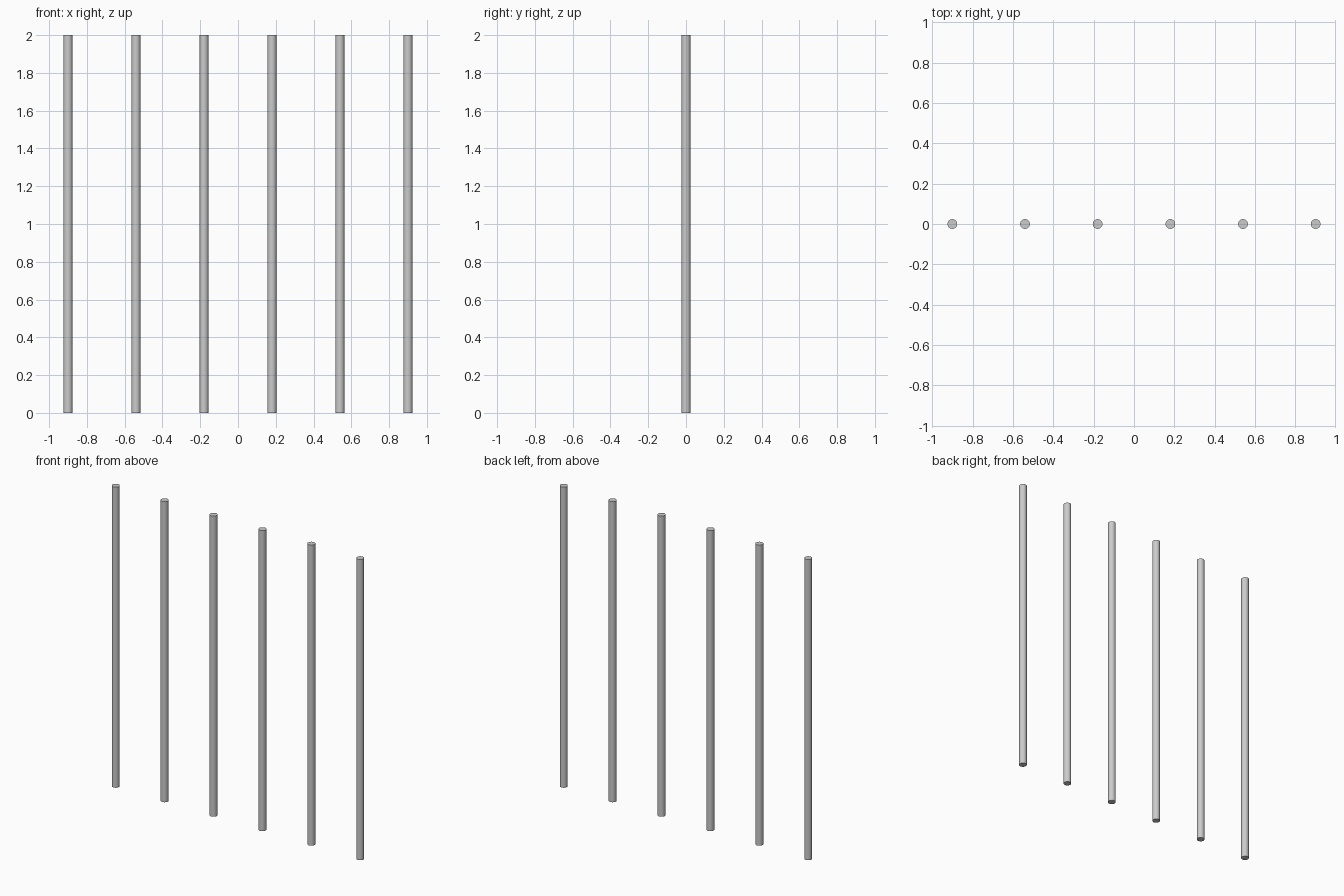
import bpy
import math

if "Cube" in bpy.data.objects:
    bpy.data.objects.remove(bpy.data.objects["Cube"])

COUNT = 6
SPACING = 0.36
RADIUS = 0.024
HEIGHT = 2.0

# Row of upright round bars
for i in range(COUNT):
    x = (i - (COUNT - 1) / 2) * SPACING
    bpy.ops.mesh.primitive_cylinder_add(
        vertices=32, radius=RADIUS, depth=HEIGHT, location=(x, 0, HEIGHT / 2))
    bar = bpy.context.object
    bar.name = f"vertical_bar_{i + 1}"
    bpy.ops.object.shade_smooth_by_angle(angle=math.radians(30))
